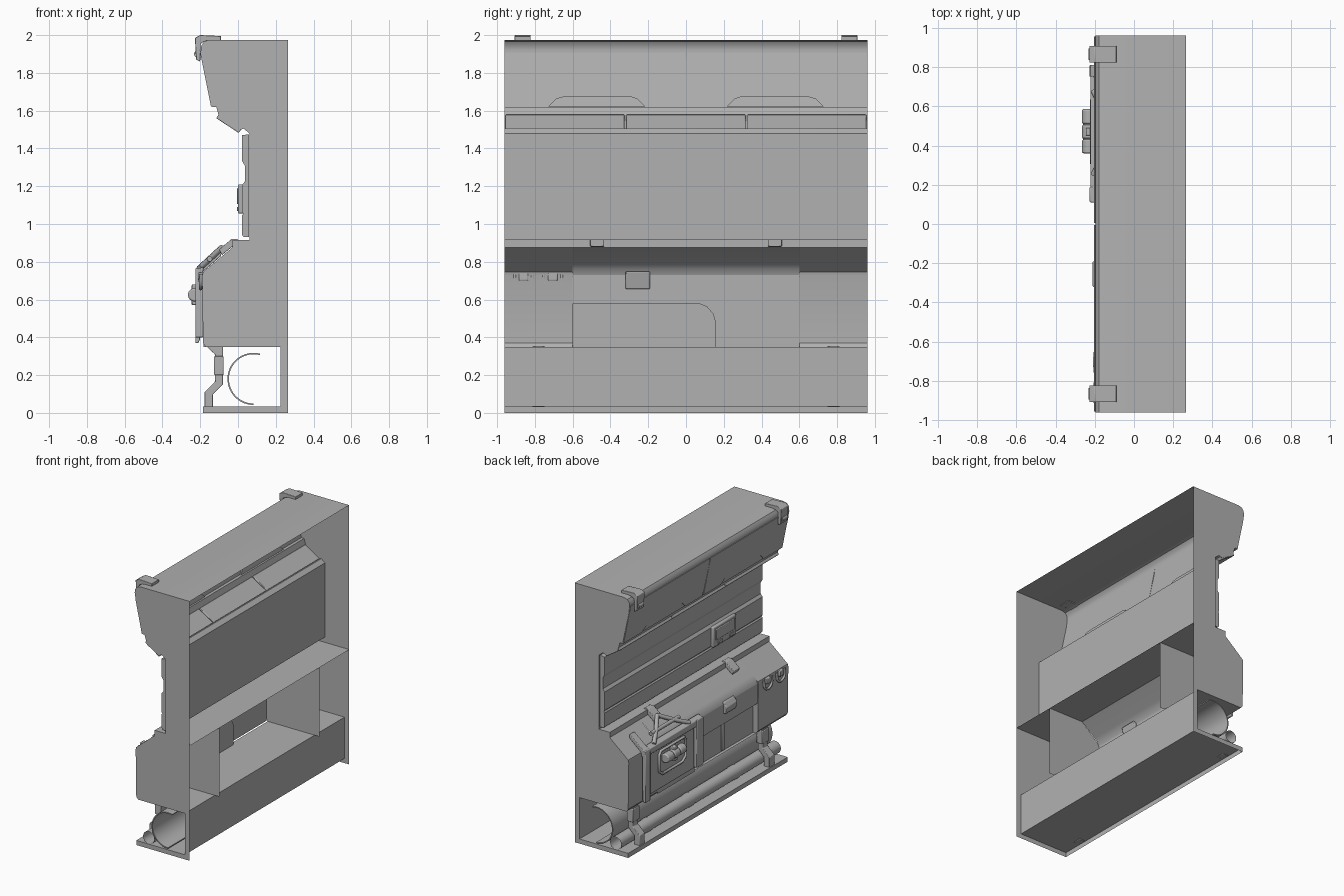
import bpy, bmesh, math

if "Cube" in bpy.data.objects:
    bpy.data.objects.remove(bpy.data.objects["Cube"])

W = 0.96   # half length of the wall module along y
B = 0.265  # open back plane


def mesh(name, verts, faces):
    me = bpy.data.meshes.new(name)
    me.from_pydata(verts, [], faces)
    ob = bpy.data.objects.new(name, me)
    bpy.context.collection.objects.link(ob)
    return ob


def bevelled(ob, width, seg=2):
    if width:
        m = ob.modifiers.new("bevel", 'BEVEL')
        m.width, m.segments, m.limit_method = width, seg, 'ANGLE'
    return ob


def solid(name, front, back, bevel=0):
    """Closed solid between two matching vertex loops."""
    n = len(front)
    f = [tuple(range(n)), tuple(range(n, 2 * n))]
    f += [(i, (i + 1) % n, n + (i + 1) % n, n + i) for i in range(n)]
    ob = mesh(name, front + back, f)
    bm = bmesh.new()
    bm.from_mesh(ob.data)
    bmesh.ops.recalc_face_normals(bm, faces=bm.faces)
    bm.to_mesh(ob.data)
    bm.free()
    return bevelled(ob, bevel)


def prism(name, prof, y0, y1, bevel=0):
    """Closed x-z profile extruded along y."""
    return solid(name, [(x, y0, z) for x, z in prof], [(x, y1, z) for x, z in prof], bevel)


def plate(name, outline, fx, depth, bevel=0):
    """y-z outline placed at x = fx(z), thickened towards +x."""
    return solid(name, [(fx(z), y, z) for y, z in outline],
                 [(fx(z) + depth, y, z) for y, z in outline], bevel)


def sheet(name, prof, y0=-W, y1=W):
    """Open x-z profile swept along y, without thickness."""
    n = len(prof)
    v = [(x, y, z) for y in (y0, y1) for x, z in prof]
    return mesh(name, v, [(i, n + i, n + i + 1, i + 1) for i in range(n - 1)])


def face(name, pts):
    return mesh(name, pts, [tuple(range(len(pts)))])


def box(name, x0, x1, y0, y1, z0, z1, bevel=0.005):
    return prism(name, [(x0, z0), (x1, z0), (x1, z1), (x0, z1)], y0, y1, bevel)


def circle(x, z, r, n=24):
    return [(x + r * math.cos(k * 2 * math.pi / n), z + r * math.sin(k * 2 * math.pi / n)) for k in range(n + 1)]


def rod(name, x, z, r, y0, y1, bevel=0):
    return prism(name, circle(x, z, r)[:-1], y0, y1, bevel)


def wire(name, pts, r):
    cu = bpy.data.curves.new(name, 'CURVE')
    cu.dimensions, cu.bevel_depth, cu.bevel_resolution, cu.use_fill_caps = '3D', r, 2, True
    s = cu.splines.new('POLY')
    s.points.add(len(pts) - 1)
    for p, q in zip(s.points, pts):
        p.co = (*q, 1)
    bpy.context.collection.objects.link(bpy.data.objects.new(name, cu))


# Upper shell: roof, door backing, ledge, rear wall, shelf lip
upper = [(B, 1.975), (-0.15, 1.975), (-0.178, 1.967), (-0.194, 1.945), (-0.197, 1.92),
         (-0.19, 1.86), (-0.138, 1.62), (-0.115, 1.62), (-0.095, 1.55), (0.0, 1.495),
         (0.03, 1.505), (0.06, 1.48), (0.06, 0.915), (-0.03, 0.915), (-0.03, 0.875)]
sheet("upper_shell", upper)
sheet("shelf", [(-0.03, 0.875), (B, 0.875)])

# Lower tray: front lip, floor and rear wall, open below and behind
tray = [(-0.185, 0), (-0.185, 0.035), (0.225, 0.035), (0.225, 0.35)]
sheet("lower_tray", tray)
sheet("console_floor", [(-0.17, 0.35), (0.225, 0.35)])

# End caps, inner partitions and console skins
block = [(-0.03, 0.875), (-0.185, 0.745), (-0.19, 0.725), (-0.185, 0.37), (-0.17, 0.35), (B, 0.35)]
for s in (-1, 1):
    face("end_cap", [(x, s * W, z) for x, z in upper + block[1:]])
    face("tray_cap", [(x, s * W, z) for x, z in tray + [(B, 0.35), (B, 0)]])
    face("partition", [(x, s * 0.6, z) for x, z in block + [(B, 0.875)]])
    sheet("console_end", block[:5], min(s * 0.6, s * W), max(s * 0.6, s * W))
xf, xr = -0.182, -0.145
sheet("console_hood", [(-0.03, 0.875), (-0.145, 0.785), (-0.17, 0.762), (xf, 0.73)], -0.6, 0.6)

# Console front with a lower recess
rim = [(-0.6, 0.58), (0.07, 0.58), (0.11, 0.565), (0.145, 0.525), (0.155, 0.49), (0.155, 0.35)]
face("console_front", [(xf, y, z) for y, z in [(-0.6, 0.73), (0.6, 0.73), (0.6, 0.35)] + rim[::-1]])
face("recess_panel", [(xr, y, z) for y, z in rim + [(-0.6, 0.35)]])
n = len(rim)
mesh("recess_wall", [(x, y, z) for x in (xf, xr) for y, z in rim],
     [(i, i + 1, n + i + 1, n + i) for i in range(n - 1)])
box("recess_rib", -0.16, xr - 0.001, -0.24, -0.21, 0.36, 0.57)

# Overhead doors with handle cut-outs
slope = lambda z: -0.203 + (1.92 - z) * 0.2
for s in (-1, 1):
    grip = [(0.215, 1.621), (0.26, 1.665), (0.29, 1.675), (0.65, 1.675), (0.685, 1.665), (0.73, 1.621)]
    door = [(0.006, 1.621)] + grip + [(0.955, 1.621), (0.955, 1.92), (0.006, 1.92)]
    plate("overhead_door", [(s * y, z) for y, z in door], slope, 0.005)
    plate("handle_recess", [(s * y, z) for y, z in grip], lambda z: slope(z) + 0.008, 0.008)
    # Roof clips
    c = s * 0.865
    prism("roof_clip", [(-0.09, 1.97), (-0.09, 1.995), (-0.2, 2.0), (-0.228, 1.985), (-0.222, 1.87),
                        (-0.2, 1.86), (-0.198, 1.955), (-0.17, 1.97)], c - 0.043, c + 0.043, 0.003)
    rod("clip_pin", -0.215, 1.9, 0.018, c - 0.03, c + 0.03)

# Slanted trim panels below the doors
for i in range(3):
    y = -W + 0.003 + i * 0.64
    prism("trim_panel", [(-0.115, 1.56), (-0.102, 1.58), (0.02, 1.505), (0.004, 1.482)], y, y + 0.632, 0.004)

# Ribbed rear wall panel and the control box
prism("wall_panel", [(0.058, 0.93), (0.03, 0.93), (0.02, 0.945), (0.02, 1.045), (0.028, 1.055),
                     (0.02, 1.065), (0.02, 1.205), (0.036, 1.225), (0.036, 1.31), (0.02, 1.335),
                     (0.02, 1.47), (0.058, 1.475)], -0.95, 0.95)
box("control_box", 0.0, 0.03, -0.61, -0.33, 1.055, 1.21, 0.008)
box("control_screen", -0.006, 0.01, -0.585, -0.355, 1.105, 1.19)
for y in (-0.55, -0.41):
    box("control_button", -0.006, 0.01, y - 0.025, y + 0.025, 1.068, 1.09, 0.003)

# Shelf hinges and hood latch
for y in (-0.47, 0.47):
    prism("shelf_hinge", [(0.0, 0.92), (-0.035, 0.92), (-0.1, 0.865), (-0.085, 0.835), (-0.03, 0.88),
                          (0.0, 0.88)], y - 0.037, y + 0.037, 0.004)
prism("hood_latch", [(-0.155, 0.75), (-0.185, 0.745), (-0.212, 0.71), (-0.2, 0.66), (-0.175, 0.655)],
      -0.32, -0.19, 0.006)

# Ring hooks on the end block
for y in (-0.86, -0.705):
    box("hook_mount", -0.21, -0.186, y - 0.025, y + 0.025, 0.7, 0.745)
    arc = [(-0.198, y + 0.047 * math.cos(a), 0.7 + 0.043 * math.sin(a))
           for a in [math.pi + k * math.pi / 10 for k in range(11)]]
    wire("ring_hook", [(-0.195, y - 0.047, 0.735)] + arc + [(-0.195, y + 0.047, 0.735)], 0.009)

# Mechanism frame with pillars, linkage arms and grip
strap = [(-0.09, 0.86), (-0.19, 0.778), (-0.215, 0.765), (-0.226, 0.74), (-0.226, 0.37),
         (-0.21, 0.37), (-0.2, 0.39), (-0.2, 0.735), (-0.09, 0.83)]
prism("frame_strap", strap, 0.75, 0.81, 0.004)
box("frame_pillar", -0.226, -0.184, 0.11, 0.19, 0.4, 0.765, 0.006)
prism("frame_top", [(-0.222, 0.715), (-0.222, 0.76), (-0.18, 0.775), (-0.192, 0.715)], 0.11, 0.81, 0.004)
box("frame_plate", -0.208, -0.192, 0.2, 0.74, 0.4, 0.71)
for y in (0.25, 0.68):
    wire("linkage_arm", [(-0.085, 0.47, 0.875), (-0.15, (0.47 + y) / 2, 0.815), (-0.205, y, 0.765)], 0.016)
rod("linkage_bar", -0.15, 0.815, 0.014, 0.3, 0.64)
wire("grip_guard", [(-0.215, y, z) for y, z in ((0.33, 0.69), (0.31, 0.66), (0.31, 0.54), (0.35, 0.51),
     (0.59, 0.51), (0.63, 0.54), (0.63, 0.66), (0.61, 0.69), (0.33, 0.69))], 0.01)
rod("grip_core", -0.23, 0.62, 0.03, 0.36, 0.585, 0.008)
for y0, y1 in ((0.36, 0.43), (0.435, 0.505), (0.51, 0.585)):
    rod("grip_lobe", -0.23, 0.625, 0.035, y0, y1, 0.008)
box("grip_stem", -0.245, -0.2, 0.45, 0.49, 0.57, 0.68)

# Cut-open duct and small pipe with collars
angs = [math.radians(75 + k * 195 / 28) for k in range(29)]
ring = [(0.082 + r * math.cos(a), 0.18 + r * math.sin(a))
        for r, seq in ((0.138, angs), (0.13, angs[::-1])) for a in seq]
prism("large_duct", ring, -W, W)
sheet("small_pipe", circle(-0.08, 0.084, 0.047))
for y in (-0.45, 0.1, 0.6):
    sheet("pipe_collar", circle(-0.08, 0.084, 0.05), y - 0.03, y + 0.03)

# Support struts between tray and console
foot = [(-0.178, 0.03), (-0.178, 0.11), (-0.122, 0.165), (-0.122, 0.31), (-0.17, 0.355),
        (-0.08, 0.355), (-0.08, 0.15), (-0.132, 0.1), (-0.132, 0.03)]
for y in (-0.78, 0.78):
    prism("support_strut", foot, y - 0.032, y + 0.032, 0.004)
    box("strut_clamp", -0.127, -0.076, y - 0.042, y + 0.042, 0.2, 0.3)

# Dark grey finish; smooth rounded parts while keeping edges sharp
mat = bpy.data.materials.new("dark_grey")
mat.diffuse_color = (0.44, 0.44, 0.44, 1)
mat.use_nodes = True
mat.node_tree.nodes["Principled BSDF"].inputs["Base Color"].default_value = mat.diffuse_color
bpy.ops.object.select_all(action='DESELECT')
for ob in bpy.context.scene.objects:
    ob.data.materials.append(mat)
    if ob.type == 'MESH':
        ob.select_set(True)
        bpy.context.view_layer.objects.active = ob
bpy.ops.object.shade_smooth_by_angle(angle=math.radians(30))
